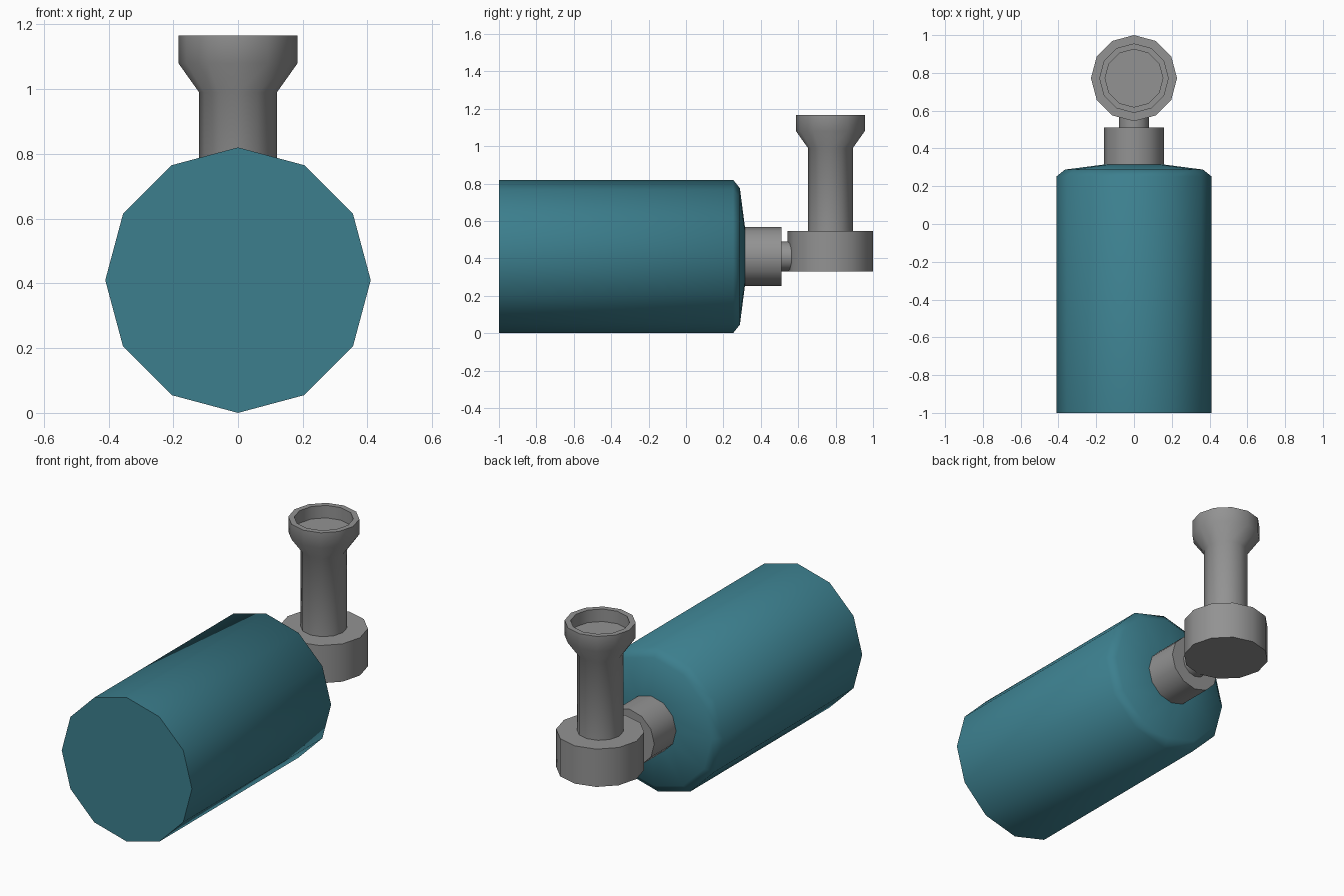
import bpy, bmesh, math
from mathutils import Matrix

cube = bpy.data.objects.get("Cube")
if cube:
    bpy.data.objects.remove(cube, do_unlink=True)

SIDES = 12
AXIS_Z = 0.41      # height of the tank's long axis
CUP_Y = 0.772      # position of the upright fitting


def material(name, colour):
    mat = bpy.data.materials.new(name)
    mat.use_nodes = True
    mat.diffuse_color = (*colour, 1)
    mat.node_tree.nodes["Principled BSDF"].inputs["Base Color"].default_value = (*colour, 1)
    return mat


def lathe(name, profile, mat, matrix):
    """Spin (radius, height) pairs around z, close both ends, then place."""
    bm = bmesh.new()
    rings = []
    for r, h in profile:
        angles = [math.tau * i / SIDES for i in range(SIDES)]
        rings.append([bm.verts.new((r * math.cos(a), r * math.sin(a), h)) for a in angles])
    for low, high in zip(rings, rings[1:]):
        for i in range(SIDES):
            j = (i + 1) % SIDES
            bm.faces.new((low[i], low[j], high[j], high[i]))
    bm.faces.new(rings[0][::-1])
    bm.faces.new(rings[-1])
    bm.transform(matrix)
    bmesh.ops.recalc_face_normals(bm, faces=bm.faces)
    mesh = bpy.data.meshes.new(name)
    bm.to_mesh(mesh)
    bm.free()
    mesh.materials.append(mat)
    for poly in mesh.polygons:
        poly.use_smooth = True
    mesh.set_sharp_from_angle(angle=math.radians(60))
    obj = bpy.data.objects.new(name, mesh)
    bpy.context.collection.objects.link(obj)
    return obj


teal = material("teal paint", (0.045, 0.212, 0.27))
grey = material("grey metal", (0.29, 0.29, 0.29))

lying = Matrix.Translation((0, 0, AXIS_Z)) @ Matrix.Rotation(-math.pi / 2, 4, "X")
upright = Matrix.Translation((0, CUP_Y, 0))

# Tank with a chamfered shoulder
lathe("tank", [(0.41, -1), (0.41, 0.252), (0.365, 0.288), (0.15, 0.316)], teal, lying)

# Collar and thin pipe leading to the fitting
lathe("collar", [(0.158, 0.3), (0.158, 0.511)], grey, lying)
lathe("pipe", [(0.08, 0.5), (0.08, 0.6)], grey, lying)

# Round base of the fitting
lathe("valve_base", [(0.228, 0.33), (0.228, 0.545)], grey, upright)

# Stem flaring into a hollow cup
lathe("stem_cup", [(0.12, 0.54), (0.12, 0.99), (0.184, 1.08), (0.184, 1.166),
                   (0.153, 1.166), (0.153, 1.095)], grey, upright)
